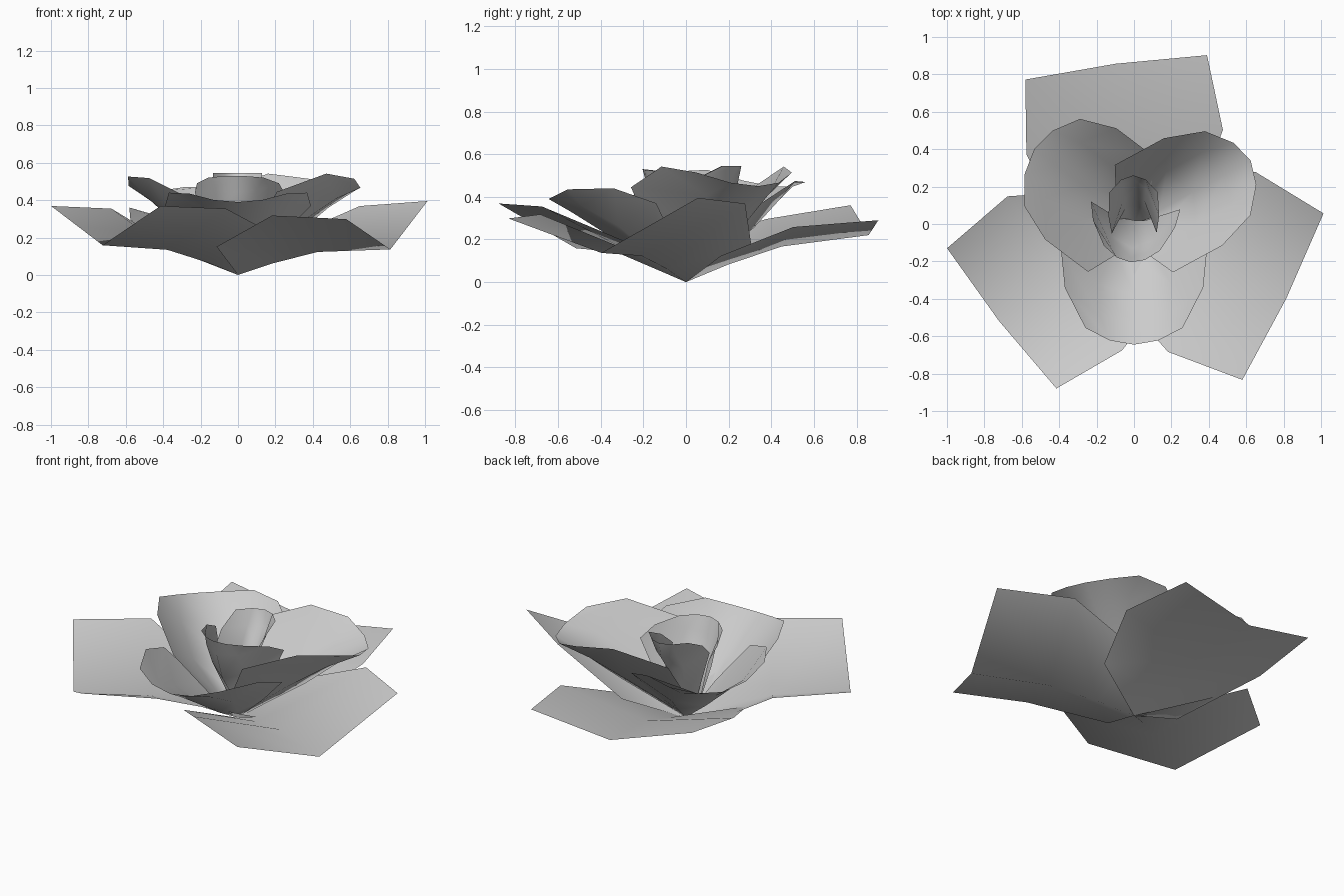
import bpy
import bmesh
from math import radians
from mathutils import Matrix, Vector

if "Cube" in bpy.data.objects:
    bpy.data.objects.remove(bpy.data.objects["Cube"])

# Single petal colour
grey = bpy.data.materials.new("petal_grey")
grey.use_nodes = True
colour = (0.6, 0.6, 0.6, 1)
grey.diffuse_color = colour
grey.node_tree.nodes["Principled BSDF"].inputs["Base Color"].default_value = colour


def petal(name, rows, angle, columns=5, reach=1.0, width=1.0, curl=1.0, skew=0.0,
          lift=1.0, pitch=0.0, roll=0.0):
    """Cupped sheet fanning out from the flower base.
    Each row: distance out, height, half width, backward sweep and lift of the edges."""
    bm = bmesh.new()
    base = bm.verts.new((0, 0, 0))
    previous = None
    for out, height, half, sweep, rise in rows:
        ring = []
        for i in range(columns):
            u = 2 * i / (columns - 1) - 1
            ring.append(bm.verts.new(Vector((
                reach * (out - sweep * (curl * u * u + skew * u)),
                width * half * u,
                height + lift * rise * u * u + out * (pitch + roll * u)))))
        for i in range(columns - 1):
            if previous:
                bm.faces.new((previous[i], ring[i], ring[i + 1], previous[i + 1]))
            else:
                bm.faces.new((base, ring[i], ring[i + 1]))
        previous = ring
    bm.transform(Matrix.Rotation(radians(angle), 4, "Z"))
    for face in bm.faces:
        face.smooth = True
    mesh = bpy.data.meshes.new(name)
    bm.to_mesh(mesh)
    bm.free()
    mesh.materials.append(grey)
    obj = bpy.data.objects.new(name, mesh)
    bpy.context.collection.objects.link(obj)
    return obj


# Outer petals: wide, blunt, folded along the middle
outer = [(.2, .065, .37, .15, .1), (.46, .13, .54, .01, .22), (.88, .15, .5, .02, .21)]
petal("outer_petal_right", outer, 215.5, columns=3, reach=1.01, width=.95, skew=1, pitch=.01)
petal("outer_petal_left", outer, -26, columns=3, reach=1.03, width=.99, pitch=-.015, roll=.055)
petal("outer_petal_back", outer, 96.5, columns=3, reach=.98, width=.98, skew=.5,
      lift=.5, pitch=.08, roll=.04)

# Middle petals: rounded cups, the left one overlapping the right one
middle_front = [(.18, .1, .2, .13, .08), (.38, .23, .39, .24, .14),
                (.54, .33, .37, .2, .11), (.645, .39, .26, .09, .045)]
middle_back = [(.16, .1, .16, .18, .1), (.36, .22, .32, .3, .21),
               (.55, .36, .32, .19, .17), (.71, .45, .25, .14, .06)]
petal("middle_petal_front", middle_front, -90)
petal("middle_petal_left", middle_back, 28.5, width=1.02, lift=1.07)
petal("middle_petal_right", middle_back, 143, reach=.94, width=1.1, curl=.9, skew=.15,
      lift=.8, roll=.04)

# Inner petals: steep, curled around the heart of the flower
inner_front = [(-.02, .1, .12, .02, .02), (.13, .28, .24, .23, .16),
               (.18, .44, .22, .18, .05), (.205, .53, .15, .075, -.01)]
inner_back = [(.1, .15, .09, .07, 0), (.17, .35, .12, .22, .05),
              (.24, .45, .135, .2, .03), (.26, .545, .13, .09, 0)]
petal("inner_petal_front", inner_front, -95)
petal("inner_petal_back", inner_back, 91)
